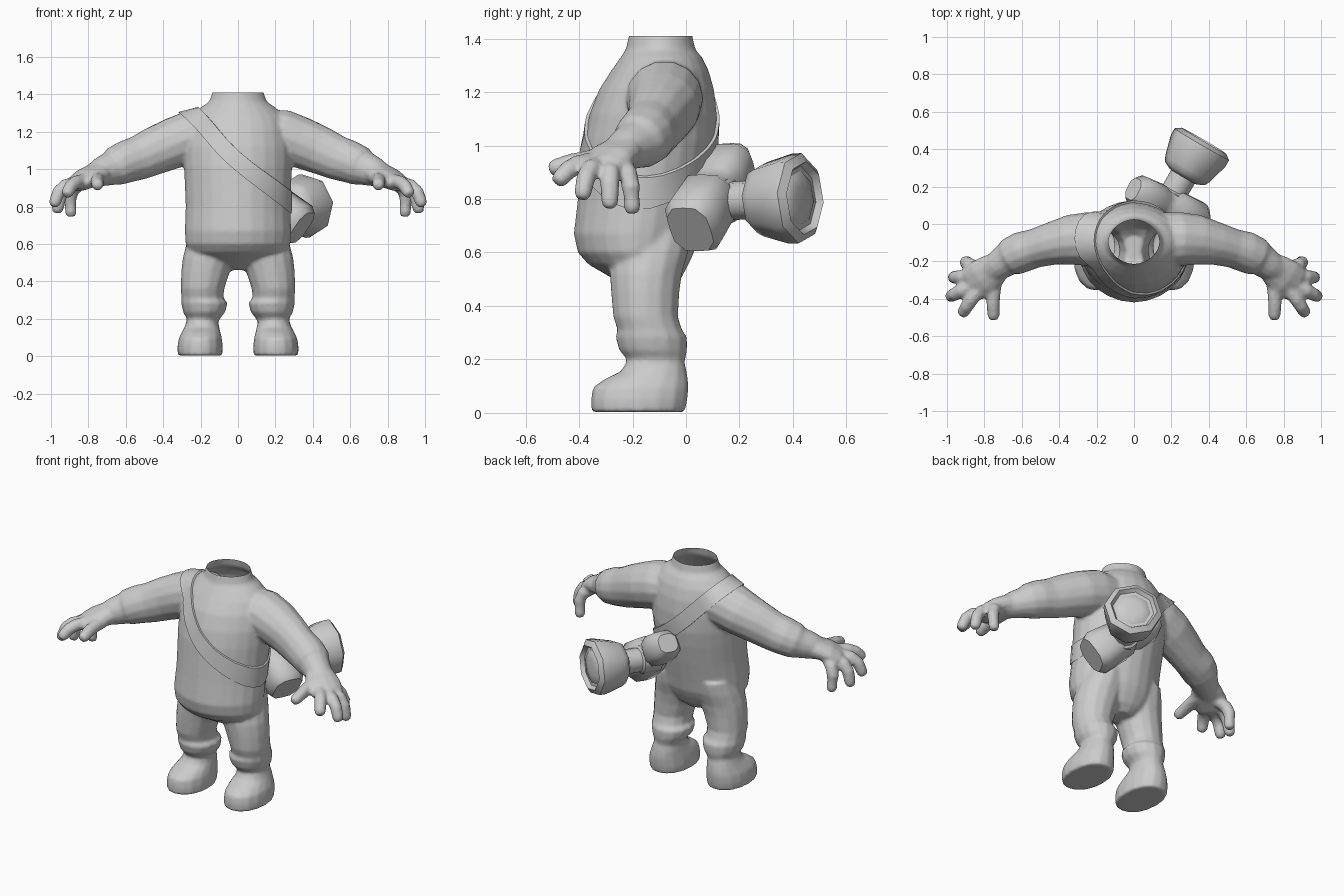
import bpy, bmesh, math
from mathutils import Vector
from mathutils.bvhtree import BVHTree

if "Cube" in bpy.data.objects:
    bpy.data.objects.remove(bpy.data.objects["Cube"])

grey = bpy.data.materials.new("plain grey")
grey.diffuse_color = (0.6, 0.6, 0.6, 1)
grey.use_nodes = True
grey.node_tree.nodes["Principled BSDF"].inputs["Base Color"].default_value = grey.diffuse_color


def select(obs):
    bpy.ops.object.select_all(action='DESELECT')
    for o in obs:
        o.select_set(True)
    bpy.context.view_layer.objects.active = obs[0]


def finish(name, bm, angle=50):
    bmesh.ops.recalc_face_normals(bm, faces=bm.faces)
    me = bpy.data.meshes.new(name)
    bm.to_mesh(me)
    bm.free()
    ob = bpy.data.objects.new(name, me)
    bpy.context.collection.objects.link(ob)
    me.materials.append(grey)
    select([ob])
    bpy.ops.object.shade_smooth_by_angle(angle=math.radians(angle))
    return ob


def loft(name, rings, n=16, power=2.0, angle=50, turn=0.0):
    """Skin a list of (centre, u, v) rings and cap both ends."""
    bm = bmesh.new()
    loops = []
    for c, u, v in rings:
        loop = []
        for i in range(n):
            a = 2 * math.pi * (i + turn) / n
            ca, sa = math.cos(a), math.sin(a)
            k = (abs(ca) ** power + abs(sa) ** power) ** (-1 / power)
            loop.append(bm.verts.new(c + u * ca * k + v * sa * k))
        loops.append(loop)
    for a, b in zip(loops, loops[1:]):
        for i in range(n):
            j = (i + 1) % n
            bm.faces.new((a[i], a[j], b[j], b[i]))
    bm.faces.new(loops[0])
    bm.faces.new(loops[-1])
    return finish(name, bm, angle)


def stack(sections, s=1):
    """Level rings from (z, x min, x max, y min, y max)."""
    return [(Vector(((a + b) / 2 * s, (c + d) / 2, z)),
             Vector(((b - a) / 2, 0, 0)), Vector((0, (d - c) / 2, 0)))
            for z, a, b, c, d in sections]


def tube(points, s=1):
    """Rings across a path of (x, y, z, half width, half height)."""
    ps = [Vector((p[0] * s, p[1], p[2])) for p in points]
    rings = []
    for i, p in enumerate(points):
        t = (ps[min(i + 1, len(ps) - 1)] - ps[max(i - 1, 0)]).normalized()
        side = t.cross(Vector((0, 0, 1))).normalized()
        rings.append((ps[i], side * p[3], side.cross(t) * p[4]))
    return rings


# Torso
parts = [loft("body", stack([
    (0.46, -.07, .07, -.20, -.06), (0.50, -.18, .18, -.27, -.02),
    (0.555, -.258, .258, -.365, .01), (0.60, -.28, .28, -.405, .03),
    (0.67, -.285, .285, -.42, .045), (0.80, -.28, .28, -.405, .075),
    (0.92, -.285, .285, -.393, .10), (1.02, -.29, .29, -.383, .115),
    (1.12, -.29, .29, -.36, .115), (1.21, -.275, .275, -.325, .105),
    (1.28, -.25, .25, -.28, .085), (1.33, -.20, .20, -.245, .06),
    (1.36, -.155, .155, -.225, .035), (1.43, -.13, .13, -.21, .02)]),
    n=24, power=1.88)]

for s, side in ((-1, "right"), (1, "left")):
    # Sleeve with a low cuff, then the wrist
    parts.append(loft(side + "_arm", tube([
        (.13, -.08, 1.19, .14, .13), (.24, -.08, 1.175, .145, .145),
        (.34, -.085, 1.14, .135, .138), (.44, -.105, 1.10, .115, .13),
        (.53, -.13, 1.06, .105, .12), (.60, -.15, 1.038, .11, .114),
        (.655, -.175, 1.015, .105, .106), (.68, -.19, 1.003, .09, .092),
        (.73, -.225, .985, .08, .08), (.78, -.26, .962, .07, .06)], s), n=14))
    # Palm
    parts.append(loft(side + "_palm", tube([
        (.70, -.195, 1.0, .055, .055), (.75, -.24, .975, .09, .064),
        (.81, -.29, .95, .108, .056), (.86, -.322, .922, .098, .045),
        (.88, -.335, .91, .06, .028)], s), n=12))
    # Thumb and four fingers: root, knuckle, tip
    digits = {
        "thumb": ((.74, -.30, .95), (.755, -.41, .94), (.75, -.512, .91)),
        "index_finger": ((.82, -.34, .94), (.885, -.425, .925), (.92, -.485, .86)),
        "middle_finger": ((.85, -.32, .93), (.948, -.37, .905), (.988, -.39, .80)),
        "ring_finger": ((.86, -.28, .93), (.945, -.285, .885), (.97, -.285, .765)),
        "little_finger": ((.83, -.24, .93), (.90, -.208, .88), (.892, -.20, .745))}
    for label, (a, b, c) in digits.items():
        a, b, c = Vector(a), Vector(b), Vector(c)
        path = [(a, .037), (a.lerp(b, .75), .038), (b.lerp(c, .25), .037),
                (b.lerp(c, .8), .034), (c, .022)]
        parts.append(loft(f"{side}_{label}", tube([(*p, r, r) for p, r in path], s), n=8))

    # Trouser leg with a folded hem
    parts.append(loft(side + "_leg", stack([
        (.17, .11, .265, -.21, -.01), (.205, .093, .277, -.227, 0),
        (.235, .068, .294, -.252, .006), (.285, .055, .305, -.266, .006),
        (.31, .077, .303, -.258, -.013), (.36, .073, .307, -.274, -.028),
        (.45, .043, .304, -.282, -.023), (.52, .013, .297, -.287, -.013),
        (.60, .01, .277, -.28, .01), (.68, .03, .25, -.25, .02)], s),
        n=14, power=2.05))
    # Boot
    parts.append(loft(side + "_boot", stack([
        (.003, .083, .322, -.354, -.004), (.05, .081, .324, -.356, .006),
        (.095, .086, .317, -.349, .01), (.125, .093, .302, -.307, .008),
        (.155, .10, .287, -.245, .003), (.21, .11, .267, -.21, -.01)], s),
        n=16, power=2.2))

# Fuse the figure into one soft skin
body = parts[0]
select(parts)
bpy.ops.object.join()
mod = body.modifiers.new("fuse", 'REMESH')
mod.mode, mod.voxel_size = 'VOXEL', .01
mod = body.modifiers.new("soften", 'SMOOTH')
mod.factor, mod.iterations = .5, 5
select([body])
for m in ("fuse", "soften"):
    bpy.ops.object.modifier_apply(modifier=m)
body.data.materials.clear()
body.data.materials.append(grey)

# Open the neck
bm = bmesh.new()
bm.from_mesh(body.data)
bmesh.ops.bisect_plane(bm, geom=bm.verts[:] + bm.edges[:] + bm.faces[:],
                       plane_co=(0, 0, 1.41), plane_no=(0, 0, 1), clear_outer=True)
bm.to_mesh(body.data)
tree = BVHTree.FromBMesh(bm)
bm.free()
bpy.ops.object.shade_smooth_by_angle(angle=math.radians(60))

# Strap: a sagging band laid on the torso and right shoulder
slope = Vector((1, 0, -.9)).normalized()
across = Vector((.9, 0, 1)).normalized()
bm = bmesh.new()
rows = []
for i in range(48):
    a = 2 * math.pi * i / 48
    d = slope * math.cos(a) + Vector((0, math.sin(a), 0))
    hits = []
    for w in (-.045, .045):
        c = Vector((0, -.13, 1.08)) + across * (w - .03 * math.sin(a) ** 2)
        hit = tree.ray_cast(c + d * .7, -d)[0]
        hits.append((c, (hit - c).dot(d) if hit else .3))
    rows.append([bm.verts.new(c + d * (r + off)) for (c, r), off in
                 ((hits[0], -.015), (hits[0], .012), (hits[1], .012), (hits[1], -.015))])
for i in range(48):
    a, b = rows[i], rows[(i + 1) % 48]
    for k in range(4):
        m = (k + 1) % 4
        bm.faces.new((a[k], a[m], b[m], b[k]))
finish("strap", bm, 40)

# Pouch on the back, running along the strap
start, end = Vector((.32, .025, .70)), Vector((.02, .175, .945))
t = (end - start).normalized()
u = t.cross(Vector((0, 0, 1))).normalized()
v = u.cross(t)
loft("pouch", [(start.lerp(end, f), u * r, v * q) for f, r, q in
               ((-.06, .085, .10), (.03, .105, .122), (.42, .105, .11), (.5, .085, .085),
                (.62, .08, .085), (.7, .095, .095), (.97, .09, .085), (1.08, .06, .055))],
     n=12, power=3.5, angle=50)

# Lamp: neck, flared octagonal head and recessed lens
axis = Vector((.5, .86, .03)).normalized()
u = axis.cross(Vector((0, 0, 1))).normalized()
v = u.cross(axis)
base = Vector((.368, .435, .803))


def lamp(name, profile, n, turn=0.0):
    loft(name, [(base + axis * d, u * r, v * r) for d, r in profile],
         n=n, angle=50, turn=turn)


lamp("lamp_neck", [(-.42, .085), (-.31, .085), (-.30, .072), (-.16, .074)], 12)
lamp("lamp_head", [(-.21, .085), (-.19, .125), (-.16, .14), (-.05, .17),
                   (-.01, .17), (.012, .138), (-.012, .122)], 8, .15)
lamp("lamp_lens", [(-.03, .121), (-.008, .10), (.0, .05)], 8, .15)
